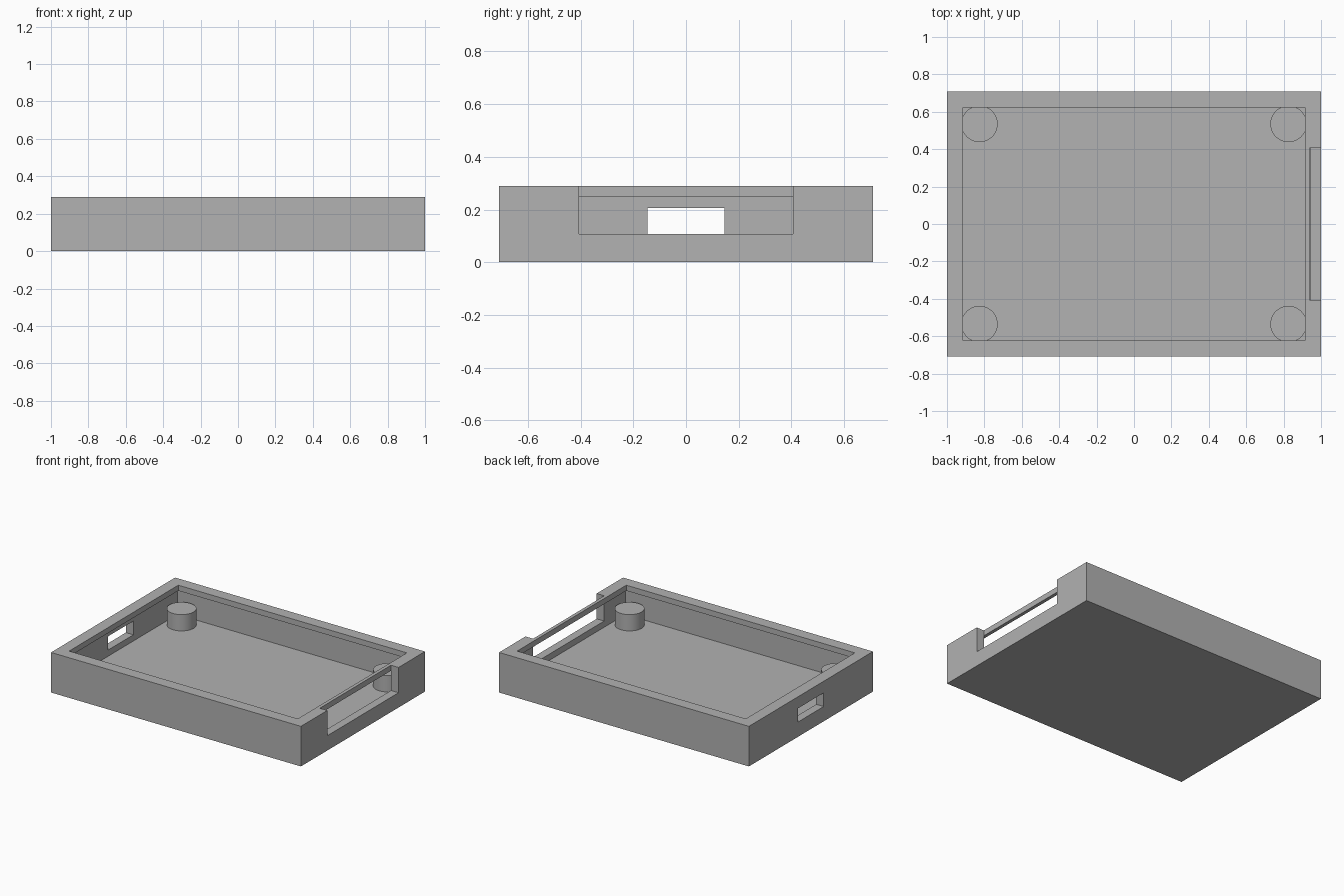
import bpy

if "Cube" in bpy.data.objects:
    bpy.data.objects.remove(bpy.data.objects["Cube"], do_unlink=True)

grey = bpy.data.materials.new("plain_grey")
grey.use_nodes = True
COLOUR = (0.445, 0.445, 0.445, 1)
grey.diffuse_color = COLOUR
grey.node_tree.nodes["Principled BSDF"].inputs["Base Color"].default_value = COLOUR

# Main sizes
LENGTH, WIDTH, HEIGHT = 1.0, 0.709, 0.29    # half length, half width, full height
WALL, LIP = 0.06, 0.085                     # wall thickness, rim width
FLOOR, LIP_Z, SLOT_Z = 0.062, 0.25, 0.107
OVER = 0.1                                  # cutter overshoot


def box(name, x, y, z):
    """Axis-aligned box from (low, high) pairs."""
    spans = (x, y, z)
    bpy.ops.mesh.primitive_cube_add(size=1, location=[sum(s) / 2 for s in spans])
    obj = bpy.context.object
    obj.name = name
    obj.scale = [s[1] - s[0] for s in spans]
    bpy.ops.object.transform_apply(location=True, rotation=False, scale=True)
    obj.data.materials.append(grey)
    return obj


def cut(target, cutter):
    """Subtract the cutter and discard it."""
    cutter.hide_render = True
    mod = target.modifiers.new("cut", 'BOOLEAN')
    mod.operation, mod.solver, mod.object = 'DIFFERENCE', 'EXACT', cutter
    bpy.ops.object.select_all(action='DESELECT')
    bpy.context.view_layer.objects.active = target
    target.select_set(True)
    bpy.ops.object.modifier_apply(modifier=mod.name)
    bpy.data.objects.remove(cutter, do_unlink=True)


def both(half):
    return (-half, half)


# Tray body
tray = box("tray_body", both(LENGTH), both(WIDTH), (0, HEIGHT))

# Hollow with an overhanging rim above it
inner = LENGTH - WALL
cut(tray, box("hollow_cutter", both(inner), both(WIDTH - WALL), (FLOOR, LIP_Z)))
cut(tray, box("opening_cutter", both(LENGTH - LIP), both(WIDTH - LIP),
              (LIP_Z - 0.05, HEIGHT + OVER)))

# Wide notch in the left wall, leaving the rim as a thin bar
cut(tray, box("notch_cutter", (inner - 0.0005, LENGTH + OVER), both(0.407),
              (SLOT_Z, HEIGHT + OVER)))

# Small window in the right wall
cut(tray, box("window_cutter", (-LENGTH - OVER, -inner + 0.01), both(0.146),
              (SLOT_Z, 0.206)))

# Round corner posts
POST_TOP, SINK = 0.18, 0.02
for side, sx in (("right", -1), ("left", 1)):
    for end, sy in (("front", -1), ("back", 1)):
        depth = POST_TOP - FLOOR + SINK
        bpy.ops.mesh.primitive_cylinder_add(
            vertices=64, radius=0.097, depth=depth,
            location=(sx * 0.826, sy * 0.535, POST_TOP - depth / 2))
        post = bpy.context.object
        post.name = f"{end}_{side}_post"
        post.data.materials.append(grey)
        bpy.ops.object.shade_smooth_by_angle()
